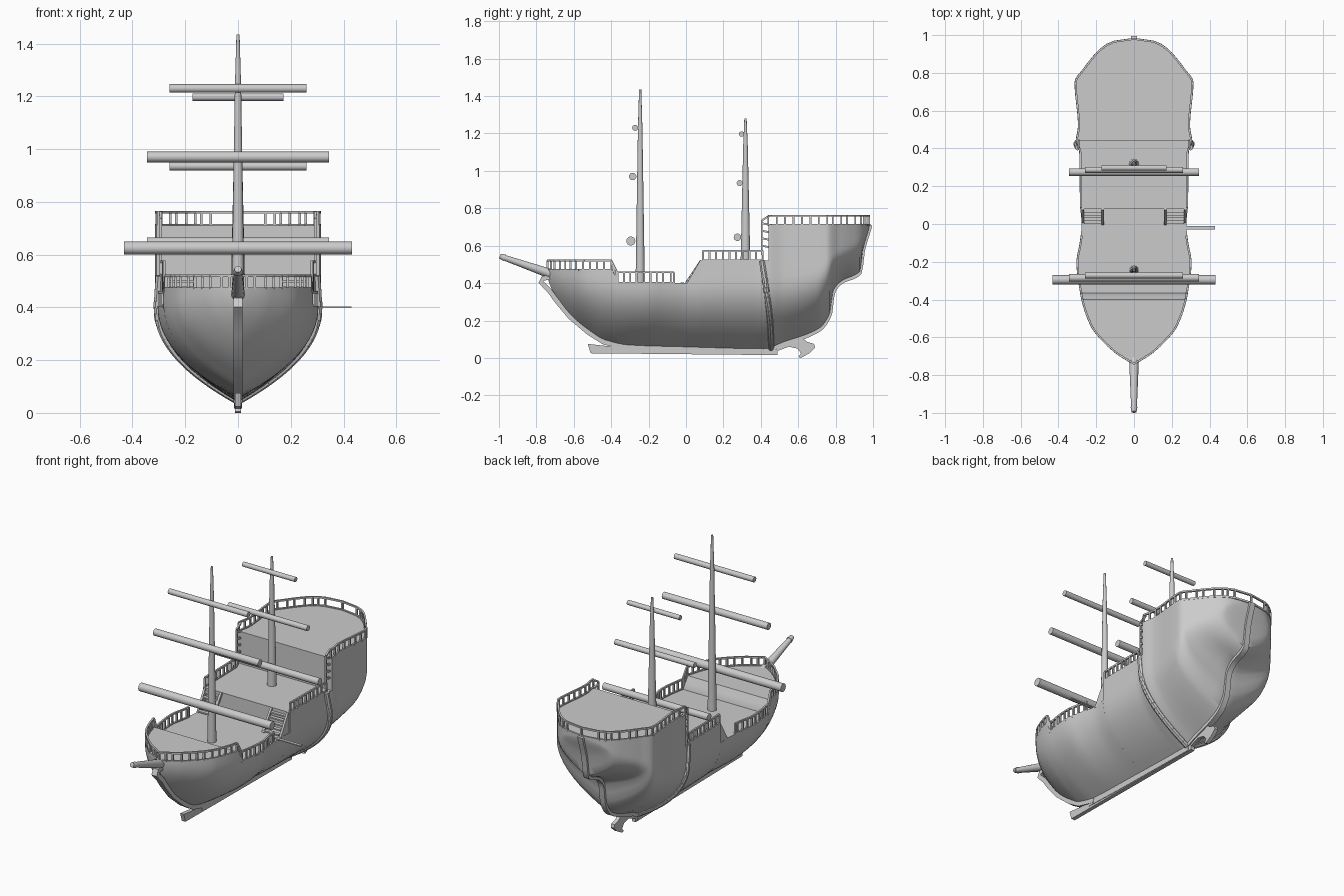
import bpy, bmesh, math
from mathutils import Vector, Matrix

if "Cube" in bpy.data.objects:
    bpy.data.objects.remove(bpy.data.objects["Cube"], do_unlink=True)

# ---- hull lines, each a short list of (y, value) ----
HALF_WIDTH = [(-.74, 0), (-.72, .04), (-.66, .125), (-.53, .235), (-.36, .287), (-.2, .305),
              (-.1, .288), (0, .277), (.1, .286), (.38, .29), (.44, .308), (.52, .297),
              (.75, .315), (.82, .27), (.89, .215), (.93, .175), (.965, .11), (.98, 0)]
BOTTOM = [(-.74, .43), (-.72, .37), (-.62, .225), (-.52, .14), (-.44, .09), (-.32, .062),
          (0, .05), (.42, .04), (.52, .075), (.71, .15), (.77, .235), (.785, .35),
          (.83, .405), (.93, .455), (.945, .57), (.98, .69)]
FULL_AT = [(-.74, .47), (-.5, .44), (-.2, .41), (.4, .42), (.7, .46), (.8, .56), (.93, .64), (.98, .71)]


def curve(table, y):
    """Smooth monotone interpolation through a table."""
    y = min(max(y, table[0][0]), table[-1][0])
    n = len(table)
    sl = [(table[i + 1][1] - table[i][1]) / (table[i + 1][0] - table[i][0]) for i in range(n - 1)]

    def tangent(i):
        if i == 0 or i == n - 1:
            return sl[min(i, n - 2)]
        a, b = sl[i - 1], sl[i]
        return 2 * a * b / (a + b) if a * b > 0 else 0

    i = next(k for k in range(n - 1) if y <= table[k + 1][0])
    (y0, v0), (y1, v1) = table[i], table[i + 1]
    h = y1 - y0
    t = (y - y0) / h
    return (v0 * (1 + 2 * t) * (1 - t) ** 2 + v1 * t * t * (3 - 2 * t)
            + h * tangent(i) * t * (1 - t) ** 2 + h * tangent(i + 1) * t * t * (t - 1))


def width(y, z):
    bottom = curve(BOTTOM, y)
    t = (z - bottom) / max(curve(FULL_AT, y) - bottom, .01)
    return curve(HALF_WIDTH, y) * (1 - (1 - min(max(t, 0), 1)) ** 2.2)


# ---- helpers ----
def finish(name, bm, angle=35):
    bmesh.ops.remove_doubles(bm, verts=bm.verts, dist=.0002)
    bmesh.ops.recalc_face_normals(bm, faces=bm.faces)
    mesh = bpy.data.meshes.new(name)
    bm.to_mesh(mesh)
    bm.free()
    ob = bpy.data.objects.new(name, mesh)
    bpy.context.collection.objects.link(ob)
    bpy.ops.object.select_all(action='DESELECT')
    ob.select_set(True)
    bpy.context.view_layer.objects.active = ob
    bpy.ops.object.shade_smooth_by_angle(angle=math.radians(angle))
    return ob


def beam(bm, p, q, r0, r1=None, sides=12):
    p, q = Vector(p), Vector(q)
    d = q - p
    if d.length < .0005:
        return
    m = Matrix.Translation((p + q) / 2) @ d.to_track_quat('Z', 'Y').to_matrix().to_4x4()
    if sides == 4:
        m = m @ Matrix.Rotation(math.pi / 4, 4, 'Z')
    bmesh.ops.create_cone(bm, cap_ends=True, segments=sides, radius1=r0,
                          radius2=r0 if r1 is None else r1, depth=d.length, matrix=m)


def box(bm, centre, size):
    bmesh.ops.create_cube(bm, size=1, matrix=Matrix.Translation(centre) @ Matrix.Diagonal((*size, 1)))


def span(a, b, n):
    return [a + (b - a) * i / n for i in range(n + 1)]


def hull_block(name, y0, y1, top0, top1, n):
    """Closed length of hull between two stations, with its deck."""
    bm = bmesh.new()
    rings = []
    for i, y in enumerate(span(y0, y1, n)):
        top = top0 + (top1 - top0) * i / n
        low = curve(BOTTOM, y)
        zs = [low + (top - low) * k / 16 for k in range(17)]
        side = [(width(y, z), y, z) for z in zs]
        rings.append([bm.verts.new(c) for c in
                      [(-x, yy, z) for x, yy, z in reversed(side)] + side[1:]])
    for a, b in zip(rings, rings[1:]):
        for k in range(len(a)):
            j = (k + 1) % len(a)
            bm.faces.new((a[k], a[j], b[j], b[k]))
    bm.faces.new(rings[0])
    bm.faces.new(rings[-1])
    finish(name, bm)


def plate(name, outline, xs, thick):
    """Flat plates cut from a side-on outline of (y, z) points."""
    bm = bmesh.new()
    for x in xs:
        face = bm.faces.new([bm.verts.new((x - thick / 2, y, z)) for y, z in outline])
        new = bmesh.ops.extrude_face_region(bm, geom=[face])["geom"]
        bmesh.ops.translate(bm, vec=(thick, 0, 0), verts=[g for g in new if isinstance(g, bmesh.types.BMVert)])
    finish(name, bm)


def ribbon(name, path, depth, thick):
    """Strip of timber following a (y, z) path on the centreline."""
    pts = [Vector(p) for p in path]
    edges = ([], [])
    for i, p in enumerate(pts):
        d = (pts[min(i + 1, len(pts) - 1)] - pts[max(i - 1, 0)]).normalized()
        n = Vector((-d.y, d.x)) * depth
        edges[0].append(p + n)
        edges[1].append(p - n)
    plate(name, edges[0] + edges[1][::-1], [0], thick)


def railing(name, y0, y1, z0, z1, height, gap):
    """Rim, posts and handrail along both sides of a deck."""
    bm = bmesh.new()
    n = 36
    line = [Vector((max(width(y, z) - .006, 0), y, z)) for y, z in zip(span(y0, y1, n), span(z0, z1, n))]
    up = Vector((0, 0, height))
    for s in (-1, 1):
        flip = Matrix.Diagonal((s, 1, 1))
        walked = gap
        for a, b in zip(line, line[1:]):
            beam(bm, flip @ a, flip @ b, .008, sides=4)
            beam(bm, flip @ (a + up), flip @ (b + up), .007, sides=4)
            walked += (b - a).length
            if walked >= gap:
                beam(bm, flip @ a, flip @ (a + up), .007, sides=4)
                walked -= gap
        beam(bm, flip @ line[-1], flip @ (line[-1] + up), .007, sides=4)
    finish(name, bm)


# ---- hull and decks ----
hull_block("bow_hull", -.74, -.40, .47, .47, 30)
hull_block("deck_break_hull", -.40, -.365, .47, .40, 2)
hull_block("waist_hull", -.365, .08, .40, .40, 18)
hull_block("quarter_hull", .08, .44, .52, .52, 16)
hull_block("stern_hull", .44, .98, .71, .71, 64)

# ---- centreline timbers ----
ribbon("stem", [(-.70, .425), (-.735, .43), (-.765, .425), (-.775, .405), (-.755, .385), (-.73, .36),
                (-.695, .31), (-.62, .22), (-.52, .135), (-.44, .085), (-.32, .055)], .013, .034)
ribbon("stern_post", [(y, curve(BOTTOM, y)) for y in span(.46, .98, 60)] + [(.985, .71)], .011, .034)
ribbon("keel", [(-.36, .055), (-.1, .045), (.2, .04), (.47, .035)], .018, .03)
plate("keel_shoe", [(-.525, .075), (-.51, .025), (.49, .015), (.49, .045), (-.3, .05)], [0], .024)
plate("rudder", [(.47, .03), (.55, .06), (.595, .05), (.615, .025), (.6, .005), (.615, 0), (.66, .025),
                 (.69, .055), (.685, .075), (.65, .085), (.6, .12), (.54, .11)], [0], .022)

# ---- raised band around the hull ----
bm = bmesh.new()
band = []
for t in span(0, 1, 20):
    y = .405 + .05 * math.sin(t * math.pi / 2)
    z = .52 + (curve(BOTTOM, y) - .52) * t
    band.append((y, z))
for s in (-1, 1):
    for (ya, za), (yb, zb) in zip(band, band[1:]):
        beam(bm, (s * width(ya, za), ya, za), (s * width(yb, zb), yb, zb), .016, sides=8)
finish("hull_band", bm)

# ---- railings ----
railing("bow_railing", -.74, -.40, .47, .47, .05, .042)
railing("deck_break_railing", -.40, -.365, .47, .40, .05, .03)
railing("waist_railing", -.365, -.065, .40, .40, .058, .036)
railing("quarter_railing", .09, .41, .52, .52, .053, .036)
railing("stern_railing", .44, .98, .71, .71, .05, .046)

# ---- upright railing against the stern bulkhead ----
bm = bmesh.new()
for s in (-1, 1):
    x = s * .293
    beam(bm, (x, .405, .55), (x, .405, .735), .007, sides=4)
    beam(bm, (x, .405, .735), (x, .445, .76), .007, sides=4)
    for z in (.60, .64, .68, .72):
        beam(bm, (x, .405, z), (x, .445, z - .008), .007, sides=4)
finish("bulkhead_railing", bm)

# ---- stairs with sloping side walls ----
plate("stair_walls", [(0, .39), (.09, .39), (.09, .52), (.075, .52)], [-.272, .272], .012)
bm = bmesh.new()
for s in (-1, 1):
    for i in range(5):
        box(bm, (s * .215, .012 + i * .015, .41 + i * .022), (.10, .022, .008))
    beam(bm, (s * .165, 0, .40), (s * .165, .08, .52), .009, sides=4)
finish("stairs", bm)

# ---- boarding plank ----
bm = bmesh.new()
box(bm, (.345, -.02, .401), (.17, .018, .006))
finish("boarding_plank", bm)


# ---- masts, yards and bowsprit ----
def mast(name, y, base, top, r):
    bm = bmesh.new()
    mid = base + (top - base) * .8
    beam(bm, (0, y, base - .01), (0, y, mid), r, r * .48, 16)
    beam(bm, (0, y, mid), (0, y, top), r * .48, r * .24, 16)
    finish(name, bm)


mast("main_mast", -.245, .40, 1.435, .025)
mast("rear_mast", .318, .52, 1.28, .026)

YARDS = [("main_lower_yard", -.295, .625, .024, .432), ("main_middle_yard", -.285, .97, .02, .345),
         ("main_upper_yard", -.272, 1.23, .016, .26), ("rear_lower_yard", .275, .645, .02, .345),
         ("rear_middle_yard", .287, .935, .016, .26), ("rear_upper_yard", .297, 1.197, .014, .172)]
for name, y, z, r, half in YARDS:
    bm = bmesh.new()
    beam(bm, (-half, y, z), (half, y, z), r, sides=16)
    finish(name, bm)

bm = bmesh.new()
beam(bm, (0, -.69, .438), (0, -.975, .537), .027, .015, 16)
beam(bm, (0, -.97, .535), (0, -.995, .545), .018, .013, 16)
finish("bowsprit", bm)
